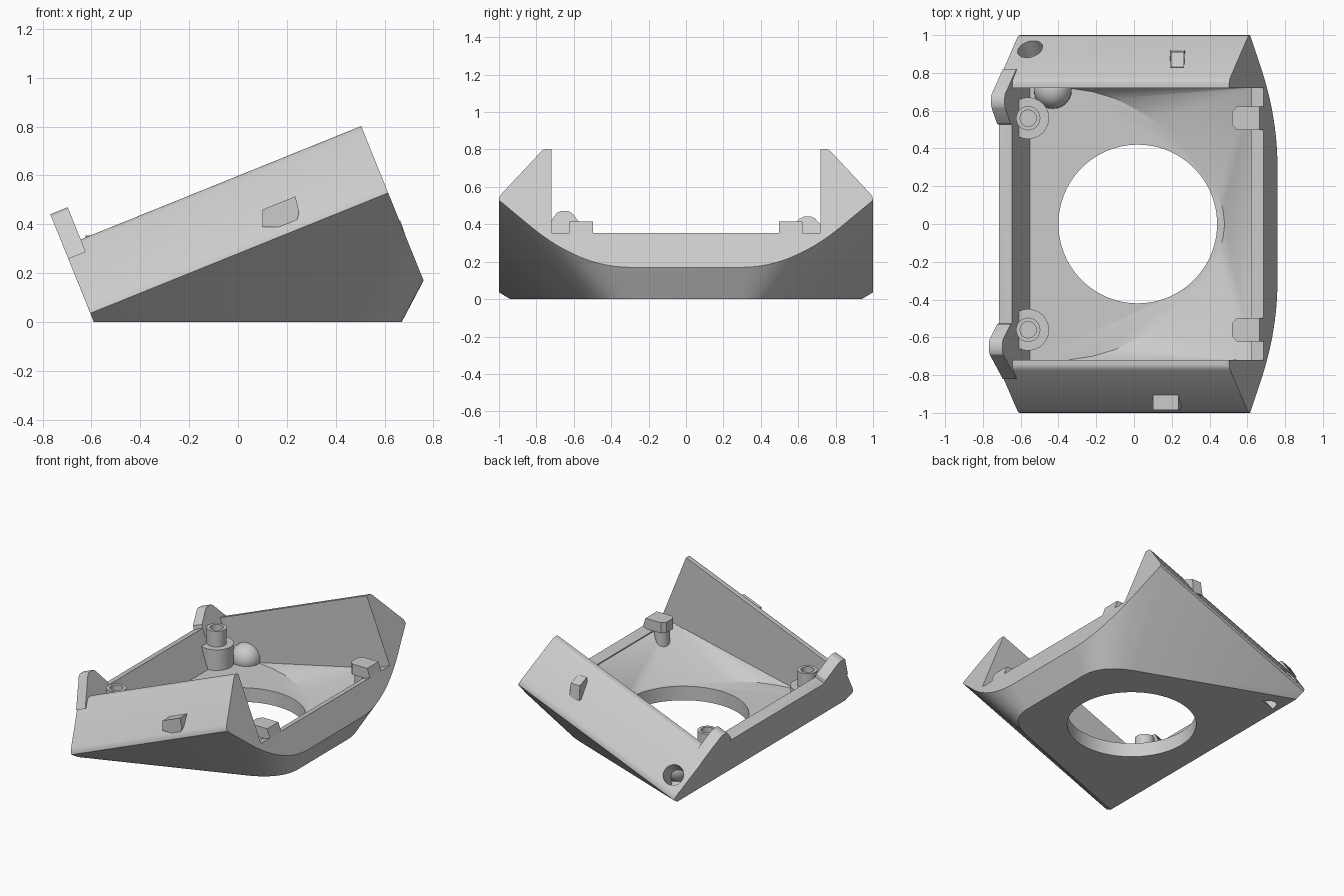
import bpy, bmesh
from math import sin, cos, pi, radians
from mathutils import Vector

if "Cube" in bpy.data.objects:
    bpy.data.objects.remove(bpy.data.objects["Cube"], do_unlink=True)

grey = bpy.data.materials.new("light grey plastic")
grey.use_nodes = True
grey.diffuse_color = (0.6, 0.6, 0.6, 1)
grey.node_tree.nodes["Principled BSDF"].inputs["Base Color"].default_value = (0.6, 0.6, 0.6, 1)

C, S = cos(radians(22)), sin(radians(22))
U0, U1 = -0.547, 0.768      # tilted end planes
WALL = U0 + 0.075           # inner face of the low end lip


def tilt(u, y, n):
    """Point in the tilted frame: u along the rim, n away from it."""
    return Vector((C * u - S * n, y, S * u + C * n))


def both(points):
    return [Vector((p[0], s * p[1], p[2])) for p in points for s in (1, -1)]


def hull(name, points):
    bm = bmesh.new()
    for p in points:
        bm.verts.new(p)
    bmesh.ops.remove_doubles(bm, verts=bm.verts[:], dist=0.0005)
    res = bmesh.ops.convex_hull(bm, input=bm.verts[:])
    loose = {e for e in res["geom_interior"] + res["geom_unused"]
             if isinstance(e, bmesh.types.BMVert)}
    bmesh.ops.delete(bm, geom=list(loose), context="VERTS")
    bmesh.ops.dissolve_limit(bm, angle_limit=0.005, verts=bm.verts[:], edges=bm.edges[:])
    bmesh.ops.recalc_face_normals(bm, faces=bm.faces[:])
    me = bpy.data.meshes.new(name)
    bm.to_mesh(me)
    bm.free()
    me.materials.append(grey)
    ob = bpy.data.objects.new(name, me)
    bpy.context.collection.objects.link(ob)
    return ob


def box(name, u, y, n, frame=tilt):
    return hull(name, [frame(a, b, c) for a in u for b in y for c in n])


def rod(name, start, end, r, sides=48, min_x=-9):
    """Cylinder between two points, optionally flattened at min_x."""
    a, b = Vector(start), Vector(end)
    q = (b - a).to_track_quat("Z", "Y")
    pts = []
    for i in range(sides):
        t = 2 * pi * i / sides
        for c in (a, b):
            p = c + q @ Vector((r * cos(t), r * sin(t), 0))
            p.x = max(p.x, min_x)
            pts.append(p)
    return hull(name, pts)


def cut(ob, cutter):
    mod = ob.modifiers.new("cut", "BOOLEAN")
    mod.operation, mod.solver, mod.object = "DIFFERENCE", "EXACT", cutter
    bpy.context.view_layer.objects.active = ob
    bpy.ops.object.modifier_apply(modifier=mod.name)
    bpy.data.objects.remove(cutter, do_unlink=True)


def smooth(ob):
    bpy.ops.object.select_all(action="DESELECT")
    ob.select_set(True)
    bpy.context.view_layer.objects.active = ob
    bpy.ops.object.shade_smooth_by_angle(angle=radians(28))


# Outer shell: rounded base outline, curved high end, tilted shoulders
outer = [(-0.59, 0.94, 0)]
a, b, c = Vector((0.45, 0.55, 0)), Vector((0.67, 0.467, 0)), Vector((0.67, 0.28, 0))
for i in range(13):
    t = i / 12
    outer.append(a * (1 - t) ** 2 + b * 2 * t * (1 - t) + c * t * t)
for i in range(17):
    y = 0.3 + 0.69 * i / 16
    z = 0.17 + 0.38 * ((y - 0.3) / 0.7) ** 2
    outer.append(((U1 - S * z) / C, y, z))
for u in (U0, U1):
    for y, n in ((1, 0.26), (0.997, 0.28), (0.985, 0.298), (0.775, 0.54), (0.76, 0.552), (0.745, 0.555)):
        outer.append(tilt(u, y, n))
shell = hull("shell", both(outer))

# Inner cavity with a flat floor curving up to the high rim
FLOOR = 0.1
inner = [(x, y, FLOOR) for x, y in
         ((-0.35, 0.72), (-0.22, 0.7), (-0.1, 0.665), (0.1, 0.56), (0.22, 0.46),
          (0.35, 0.32), (0.44, 0.17), (0.47, 0.08), (0.48, 0))]
inner += [((WALL - S * FLOOR) / C, 0.72, FLOOR), tilt(0.7, 0.72, 0.06),
          tilt(0.7, 0.72, 0.9), tilt(WALL, 0.72, 0.9)]
cut(shell, hull("cavity_cutter", both(inner)))
cut(shell, box("open_end_cutter", (0.6, 1), (-0.72, 0.72), (0.072, 0.9)))
cut(shell, rod("fan_hole_cutter", (0.02, 0, -0.1), (0.02, 0, 0.3), 0.42, 96))

# Angled screw hole in the back shoulder
axis = tilt(0, 0.75, 0.66)
mouth = tilt(-0.445, 0.925, 0.366)
cut(shell, rod("screw_hole_cutter", mouth + axis * 0.1, mouth - axis * 0.24, 0.068))
smooth(shell)

# Rounded boss inside, behind the screw hole
bpy.ops.mesh.primitive_uv_sphere_add(segments=32, ring_count=16, radius=0.1, location=(-0.43, 0.71, 0.12))
boss = bpy.context.object
boss.name = "screw_boss"
boss.data.materials.append(grey)
smooth(boss)

for side, label in ((1, "back"), (-1, "front")):
    # Tabs standing on the low lip
    top = 0.697 if side < 0 else 0.665
    profile = ((0.52, 0.5), (0.53, 0.58), (0.61, top - 0.01), (0.63, top), (0.67, top),
               (0.69, top - 0.01), (0.82, 0.5))
    smooth(hull(label + "_lip_tab",
                [tilt(u, side * y, n) for u in (U0, WALL + 0.002) for y, n in profile]))

    # Stepped screw posts
    y = side * 0.56
    base = rod(label + "_post_base", (-0.56, y, 0.09), (-0.56, y, 0.245), 0.11, min_x=-0.625)
    smooth(base)
    tube = rod(label + "_post_tube", (-0.56, y, 0.2), (-0.56, y, 0.355), 0.064)
    cut(tube, rod("bore_cutter", (-0.56, y, 0.26), (-0.56, y, 0.5), 0.043))
    smooth(tube)

    # Clips on the high rim, each on a short stalk
    clip = [(x, y + dy, z) for z in (0.34, 0.415)
            for x, dy in ((0.52, -0.035), (0.52, 0.035), (0.545, -0.063), (0.545, 0.063))]
    clip += [(x, y + dy, z) for x, z in ((0.69, 0.34), (0.665, 0.415)) for dy in (-0.063, 0.063)]
    smooth(hull(label + "_rim_clip", clip))
    smooth(rod(label + "_clip_stalk", (0.58, y, 0.18), (0.58, y, 0.36), 0.05))

# Small pegs on the shoulders
back_peg = [(x, y, 0.5) for x in (0.19, 0.27) for y in (0.82, 0.92)]
back_peg += [(x, y, z) for x in (0.195, 0.265) for y, z in ((0.83, 0.63), (0.91, 0.6))]
hull("back_shoulder_peg", back_peg)
front_peg = [(x, y, z) for y in (-0.87, -0.985)
             for x, z in ((0.1, 0.39), (0.1, 0.46), (0.235, 0.515), (0.25, 0.45), (0.235, 0.39))]
hull("front_shoulder_peg", front_peg)
